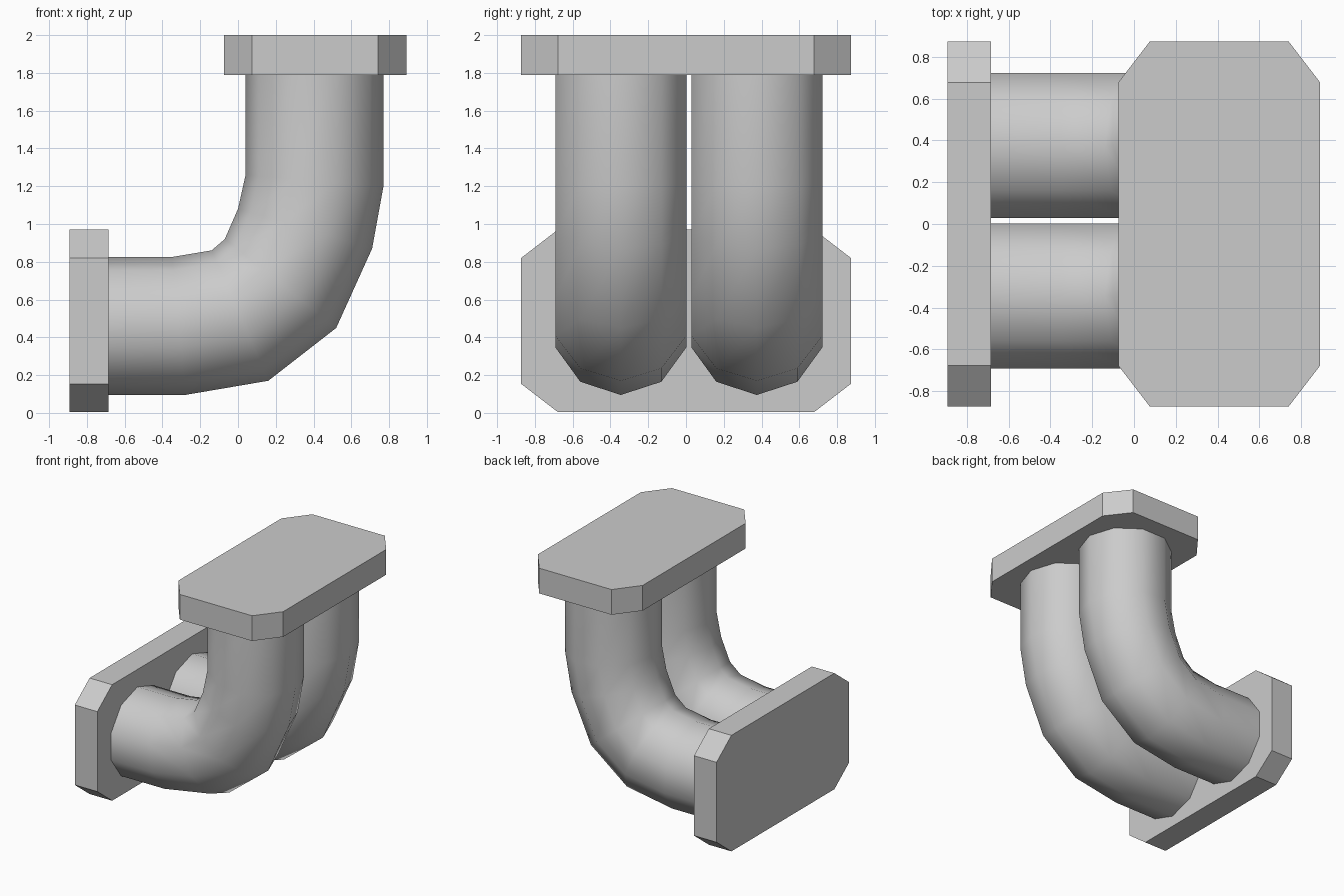
import bpy
import math
from mathutils import Vector

cube = bpy.data.objects.get("Cube")
if cube:
    bpy.data.objects.remove(cube, do_unlink=True)

# Single grey material
grey = bpy.data.materials.new("plain grey")
grey.use_nodes = True
colour = (0.6, 0.6, 0.6, 1)
grey.diffuse_color = colour
grey.node_tree.nodes["Principled BSDF"].inputs["Base Color"].default_value = colour


def make_object(name, verts, faces, smooth=False):
    mesh = bpy.data.meshes.new(name)
    mesh.from_pydata(verts, [], faces)
    mesh.materials.append(grey)
    for poly in mesh.polygons:
        poly.use_smooth = smooth and len(poly.vertices) == 4
    obj = bpy.data.objects.new(name, mesh)
    bpy.context.collection.objects.link(obj)
    return obj


def skin(rings):
    """Join equal rings of points into a closed tube."""
    n = len(rings[0])
    verts = [p for ring in rings for p in ring]
    faces = [(i * n + j, i * n + (j + 1) % n, (i + 1) * n + (j + 1) % n, (i + 1) * n + j)
             for i in range(len(rings) - 1) for j in range(n)]
    faces.append(tuple(reversed(range(n))))
    faces.append(tuple(range(len(verts) - n, len(verts))))
    return verts, faces


# Bent pipes: each ring spans from an outer to an inner point of the bend (x, z)
SIDES = 10
RADIUS = 0.365
BEND = [((-0.70, 0.095), (-0.70, 0.825)),
        ((-0.28, 0.095), (-0.35, 0.825)),
        ((0.16, 0.17), (-0.14, 0.86)),
        ((0.52, 0.45), (-0.07, 0.92)),
        ((0.71, 0.87), (0.0, 1.08)),
        ((0.77, 1.20), (0.04, 1.26)),
        ((0.77, 1.80), (0.04, 1.80))]


def pipe(name, y):
    rings = []
    for outer, inner in BEND:
        o = Vector((outer[0], y, outer[1]))
        i = Vector((inner[0], y, inner[1]))
        mid, half = (o + i) / 2, (o - i) / 2
        angles = [math.tau * k / SIDES for k in range(SIDES)]
        rings.append([mid + half * math.cos(a) + Vector((0, RADIUS * math.sin(a), 0))
                      for a in angles])
    make_object(name, *skin(rings), smooth=True)


pipe("front_pipe", -0.345)
pipe("back_pipe", 0.375)


# Flange plates: rectangles with cut corners
def flange_outline(half_w=0.483, half_l=0.873, cut_w=0.15, cut_l=0.195):
    w, l = half_w - cut_w, half_l - cut_l
    quarter = [(half_w, l), (w, half_l)]
    right = quarter + [(-a, b) for a, b in reversed(quarter)]
    return right + [(-a, -b) for a, b in right]


outline = flange_outline()
make_object("top_flange", *skin([[(0.408 + w, l, z) for w, l in outline]
                                 for z in (1.79, 2.0)]))
make_object("side_flange", *skin([[(x, l, 0.487 - w) for w, l in outline]
                                  for x in (-0.893, -0.685)]))

# Make every face point outward
import bmesh
for obj in bpy.context.collection.objects:
    if obj.name.endswith(("pipe", "flange")):
        bm = bmesh.new()
        bm.from_mesh(obj.data)
        bmesh.ops.recalc_face_normals(bm, faces=bm.faces)
        bm.to_mesh(obj.data)
        bm.free()
